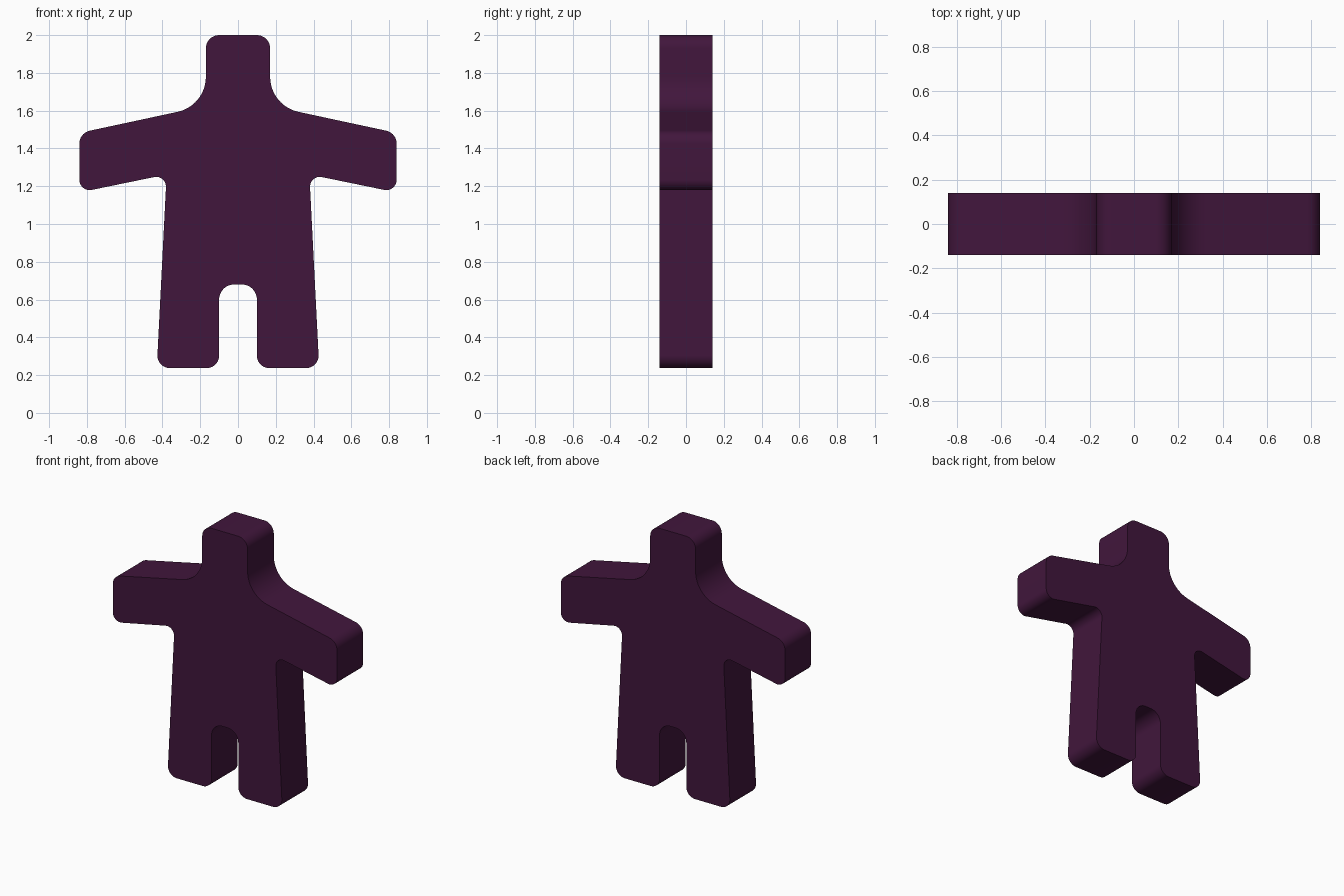
import bpy, bmesh, math
from mathutils import Vector

if "Cube" in bpy.data.objects:
    bpy.data.objects.remove(bpy.data.objects["Cube"])

HALF_DEPTH = 0.14

# Right half of the outline, top to bottom: x, z, corner radius
CORNERS = [
    (0.17, 2.000, 0.07),   # head top
    (0.17, 1.626, 0.19),   # neck to shoulder
    (0.84, 1.482, 0.07),   # hand top
    (0.84, 1.167, 0.055),  # hand bottom
    (0.378, 1.262, 0.052), # armpit
    (0.43, 0.237, 0.066),  # foot outside
    (0.10, 0.237, 0.066),  # foot inside
    (0.10, 0.680, 0.08),   # crotch
]


def fillet(prev, corner, nxt, radius, steps=12):
    """Points of a round arc that replaces a sharp corner."""
    a, b = (prev - corner).normalized(), (nxt - corner).normalized()
    half = a.angle(b) / 2
    centre = corner + (a + b).normalized() * radius / math.sin(half)
    start = corner + a * radius / math.tan(half) - centre
    end = corner + b * radius / math.tan(half) - centre
    sweep = math.pi - 2 * half
    return [centre + (start * math.sin((1 - t) * sweep) + end * math.sin(t * sweep)) / math.sin(sweep)
            for t in (i / steps for i in range(steps + 1))]


# Full outline: right half, then its mirror image
ring = CORNERS + [(-x, z, r) for x, z, r in reversed(CORNERS)]
pts = [Vector((x, z)) for x, z, r in ring]
outline = []
for i, (x, z, r) in enumerate(ring):
    outline += fillet(pts[i - 1], pts[i], pts[(i + 1) % len(pts)], r)

# Figure: outline extruded front to back
bm = bmesh.new()
front = bm.faces.new([bm.verts.new((p.x, -HALF_DEPTH, p.y)) for p in outline])
ext = bmesh.ops.extrude_face_region(bm, geom=[front], use_keep_orig=True)
moved = [v for v in ext["geom"] if isinstance(v, bmesh.types.BMVert)]
bmesh.ops.translate(bm, verts=moved, vec=(0, 2 * HALF_DEPTH, 0))
bmesh.ops.recalc_face_normals(bm, faces=bm.faces)
mesh = bpy.data.meshes.new("figure_body")
bm.to_mesh(mesh)
bm.free()

body = bpy.data.objects.new("figure_body", mesh)
bpy.context.collection.objects.link(body)

# Dark purple colour
mat = bpy.data.materials.new("dark_purple")
mat.diffuse_color = (0.053, 0.008, 0.045, 1)
mat.use_nodes = True
mat.node_tree.nodes["Principled BSDF"].inputs["Base Color"].default_value = mat.diffuse_color
mesh.materials.append(mat)

# Smooth round corners, crisp front and back edges
bpy.context.view_layer.objects.active = body
body.select_set(True)
bpy.ops.object.shade_smooth_by_angle(angle=math.radians(30))
